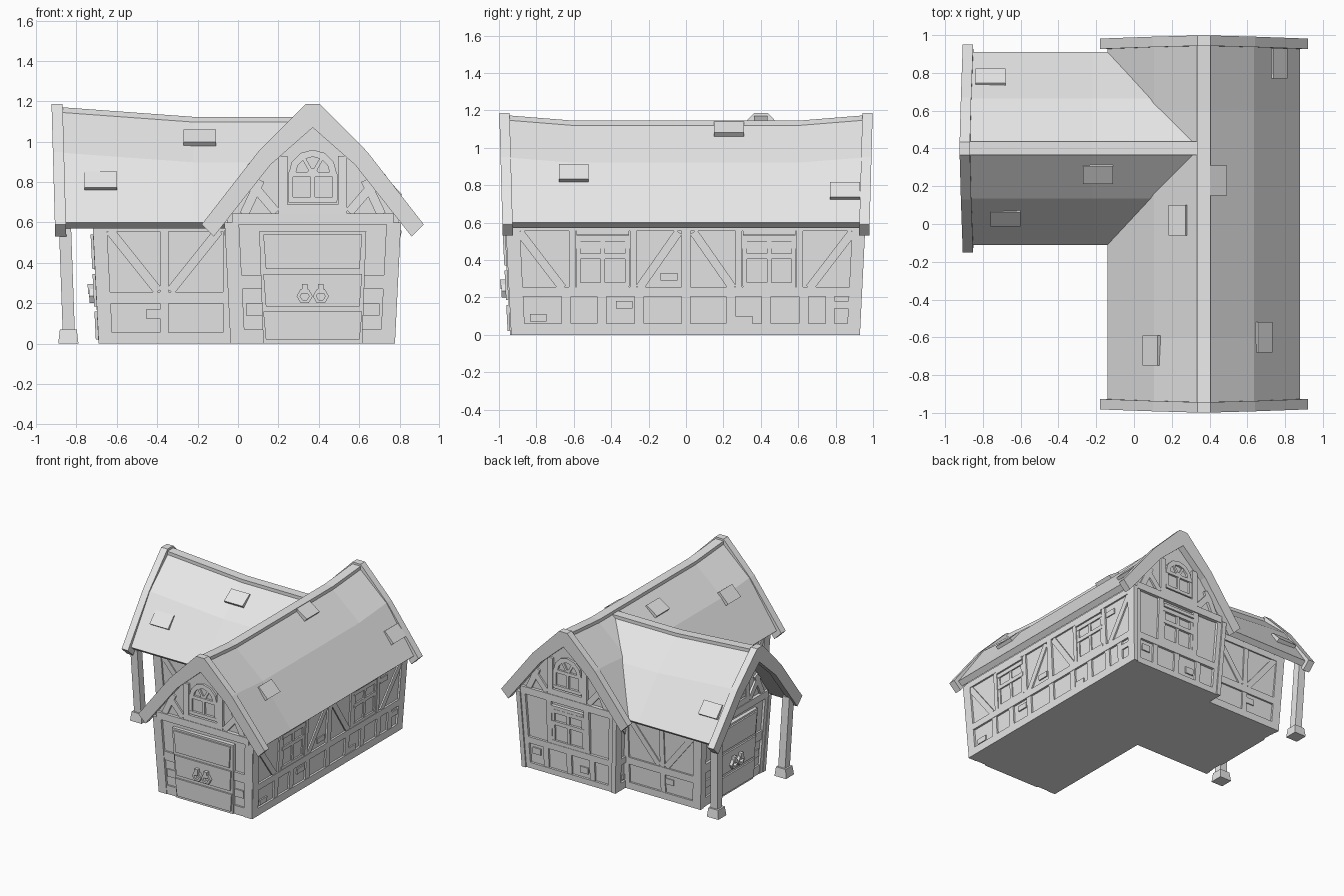
import bpy, bmesh, math
from mathutils import Vector

if "Cube" in bpy.data.objects:
    bpy.data.objects.remove(bpy.data.objects["Cube"], do_unlink=True)

grey = bpy.data.materials.new("plain_grey")
grey.use_nodes = True
grey.diffuse_color = (0.8, 0.8, 0.8, 1)
grey.node_tree.nodes["Principled BSDF"].inputs["Base Color"].default_value = (0.8, 0.8, 0.8, 1)


def build(name, solids):
    """One flat-shaded object from solids, each a list of rings to skin and cap."""
    bm = bmesh.new()
    for rings in solids:
        vs = [[bm.verts.new(p) for p in ring] for ring in rings]
        n = len(vs[0])
        for a, b in zip(vs, vs[1:]):
            for i in range(n):
                j = (i + 1) % n
                bm.faces.new((a[i], a[j], b[j], b[i]))
        bm.faces.new(vs[0][::-1])
        bm.faces.new(vs[-1])
    bmesh.ops.recalc_face_normals(bm, faces=bm.faces)
    mesh = bpy.data.meshes.new(name)
    bm.to_mesh(mesh)
    bm.free()
    mesh.materials.append(grey)
    bpy.context.collection.objects.link(bpy.data.objects.new(name, mesh))


# Hall frames: s runs along the ridge, t across it
def main_hall(s, t, z):
    return Vector((0.37 + t, s, z))


def wing_hall(s, t, z):
    return Vector((s, 0.4 + t, z))


def mirrored(half):
    return half + [(-t, z) for t, z in half[::-1]]


# Roof shell, ridge cap, gable trim and raised tiles
def roof_half(ridge):
    return [(0.51, 0.6), (0.265, ridge - 0.2), (0.035, ridge)]


def roof(label, hall, stations):
    shell, cap = [], []
    for s, ridge in stations:
        inner = [(0.02, ridge - 0.06), (0.235, ridge - 0.25), (0.475, 0.57)]
        outline = mirrored(roof_half(ridge)) + [(-t, z) for t, z in inner[::-1]] + inner
        shell.append([hall(s, t, z) for t, z in outline])
        cap.append([hall(s, t, z) for t, z in mirrored([(0.036, ridge - 0.02), (0.036, ridge + 0.025)])])
    build(label + "_roof", [shell])
    build(label + "_ridge_cap", [cap])


def trim(name, hall, s0, side):
    outline = mirrored([(0.55, 0.59), (0.27, 0.95), (0.035, 1.187)])
    outline += [(-0.49, 0.53), (-0.21, 0.885), (0, 1.07), (0.21, 0.885), (0.49, 0.53)]
    rings = []
    for depth in (0, 0.055):
        rings.append([hall(s0 + side * (depth + 0.018 * (z - 0.53) / 0.65), t, z) for t, z in outline])
    build(name, [rings])


def tile(hall, s, t, ridge):
    eave, kink, top = [Vector(p) for p in roof_half(ridge)]
    a, b = (eave, kink) if abs(t) > kink.x else (kink, top)
    mid = a.lerp(b, (abs(t) - a.x) / (b.x - a.x))
    along = (b - a).normalized()
    out = Vector((-along.y, along.x))
    out = out if out.y > 0 else -out
    quad = [mid + along * k - out * 0.02 if h == 0 else mid + along * k + out * h
            for k, h in ((-0.055, 0), (0.055, 0), (0.055, 0.012), (-0.055, 0.026))]
    side = math.copysign(1, t)
    return [[hall(s + e, side * p.x, p.y) for p in quad] for e in (-0.08, 0.08)]


roof("main", main_hall, [(-0.95, 1.148), (-0.6, 1.12), (0.6, 1.12), (0.95, 1.148)])
roof("wing", wing_hall, [(-0.88, 1.146), (-0.22, 1.098), (0.36, 1.098)])
trim("front_gable_trim", main_hall, -0.925, -1)
trim("back_gable_trim", main_hall, 0.925, 1)
trim("wing_gable_trim", wing_hall, -0.85, -1)
build("main_roof_tiles", [tile(main_hall, *p) for p in (
    (0.23, 0.065, 1.125), (0.02, -0.13, 1.12), (-0.67, -0.27, 1.12), (-0.6, 0.31, 1.12), (0.85, 0.39, 1.14))])
build("wing_roof_tiles", [tile(wing_hall, *p) for p in (
    (-0.19, -0.13, 1.098), (-0.68, -0.36, 1.13), (-0.76, 0.37, 1.135))])

# Plaster bodies, flaring outward up to the eaves
LEAN, EAVE = 0.05, 0.6


def body(name, hall, s0, s1, lean1):
    outline = mirrored([(0.39, 0), (0.425, 0.62), (0.225, 0.9), (0.02, 1.09)])
    build(name, [[[hall(s + k * min(z, EAVE), t, z) for t, z in outline]
                  for s, k in ((s0, -LEAN), (s1, lean1))]])


body("main_body", main_hall, -0.917, 0.902, LEAN)
body("wing_body", wing_hall, -0.667, 0.3, 0)


# Wall surfaces: u along the wall, z up, d outward
def wall(x, y, ux, uy):
    u_dir, normal = Vector((ux, uy, 0)), Vector((uy, -ux, 0))

    def point(u, z, d):
        return Vector((x, y, z)) + u_dir * u + normal * (d + LEAN * min(z, EAVE))
    return point


def plate(w, pts, d=0, back=-0.035):
    return [[w(u, z, back) for u, z in pts], [w(u, z, d) for u, z in pts]]


def rect(w, u0, z0, u1, z1, d=0):
    return plate(w, [(u0, z0), (u1, z0), (u1, z1), (u0, z1)], d)


def bar(w, a, b, width=0.045, d=-0.004):
    a, b = Vector(a), Vector(b)
    n = (b - a).normalized().orthogonal() * width / 2
    return plate(w, [a - n, b - n, b + n, a + n], d)


def arc(w, u, z, r0, r1, a0, a1, n, d, back=-0.035):
    def at(r, k):
        a = math.radians(a0 + (a1 - a0) * k / n)
        return (u + r * math.cos(a), z + r * math.sin(a))
    return [plate(w, [at(r0, k), at(r1, k), at(r1, k + 1), at(r0, k + 1)], d, back) for k in range(n)]


def square_window(w, u):
    parts = [rect(w, u + k - 0.012, 0.26, u + k + 0.012, 0.53, -0.006) for k in (-0.13, 0, 0.13)]
    parts += [rect(w, u - 0.14, z, u + 0.14, z + 0.03, -0.003) for z in (0.25, 0.405, 0.5)]
    parts.append(rect(w, u - 0.14, 0.535, u + 0.14, 0.56, 0.004))
    return parts


def corner_posts(w, half, top=0.6):
    flare = 0.03 * top / 0.6
    return [plate(w, [(s * (half - 0.07), 0), (s * half, 0), (s * (half + flare), top),
                      (s * (half - 0.07 + flare), top)]) for s in (-1, 1)]


# Upper gable: tie beam, braces and arched window
def gable_top(label, w):
    timbers = [rect(w, -0.4, 0.59, 0.4, 0.645, 0.004), rect(w, -0.125, 0.645, 0.125, 0.69)]
    for s in (-1, 1):
        timbers += [rect(w, s * 0.125, 0.64, s * 0.17, 0.93), bar(w, (s * 0.34, 0.64), (s * 0.26, 0.81)),
                    bar(w, (s * 0.18, 0.65), (s * 0.3, 0.79))]
    build(label + "_gable_timbers", timbers)
    window = arc(w, 0, 0.84, 0.085, 0.12, 0, 180, 6, -0.002) + arc(w, 0, 0.84, 0, 0.03, 0, 180, 4, -0.006)
    window += [rect(w, -0.12, z, 0.12, z + 0.025, -0.002) for z in (0.7, 0.825)]
    window += [rect(w, u - 0.012, 0.71, u + 0.012, 0.84, -0.004) for u in (-0.11, 0, 0.11)]
    window += [bar(w, (0, 0.84), (0.1 * math.cos(a), 0.84 + 0.1 * math.sin(a)), 0.018, -0.006)
               for a in (math.pi / 3, math.pi * 2 / 3)]
    build(label + "_arched_window", window)


# Door wall: three-panel door with a pair of ring handles
def door_wall(label, w):
    timbers = corner_posts(w, 0.405)
    for s in (-1, 1):
        timbers += [rect(w, s * 0.24, z, s * 0.36, z + 0.07, -0.004) for z in (0.0, 0.27)]
        timbers.append(rect(w, s * 0.24, 0.14, s * 0.33, 0.2, -0.01))
    build(label + "_door_wall_timbers", timbers)
    door = [plate(w, [(-0.245, 0), (0.245, 0), (0.265, 0.555), (-0.265, 0.555)], 0.006)]
    for z0, z1 in ((0.02, 0.16), (0.185, 0.345), (0.37, 0.54)):
        door.append(plate(w, [(-0.232, z0), (0.232, z0), (0.245, z1), (-0.245, z1)], 0.018))
    build(label + "_door", door)
    rings = []
    for u in (-0.04, 0.04):
        rings += arc(w, u, 0.235, 0.022, 0.04, 0, 360, 6, 0.04, 0.018)
        rings.append(rect(w, u - 0.014, 0.245, u + 0.014, 0.295, 0.045))
    build(label + "_door_rings", rings)


# Back wall: square window between panels
def window_wall(label, w):
    timbers = corner_posts(w, 0.405) + [rect(w, -0.36, 0, 0.36, 0.045), rect(w, -0.37, 0.2, 0.37, 0.25)]
    timbers += [rect(w, u - 0.022, 0.04, u + 0.022, 0.21, -0.004) for u in (-0.2, 0, 0.2)]
    timbers += [rect(w, s * 0.14, 0.25, s * 0.185, 0.6, -0.003) for s in (-1, 1)]
    timbers += [rect(w, 0.09, 0.08, 0.16, 0.13, -0.008), rect(w, -0.32, 0.12, -0.25, 0.17, -0.008)]
    build(label + "_wall_timbers", timbers)
    build(label + "_square_window", square_window(w, 0))


# Long wall: sill, rail, studs, braces, two windows, loose bricks
def long_wall(label, w):
    timbers = corner_posts(w, 0.93) + [rect(w, -0.9, 0, 0.9, 0.06), rect(w, -0.91, 0.205, 0.91, 0.255),
                                       rect(w, -0.92, 0.555, 0.92, 0.6), rect(w, -0.025, 0.25, 0.025, 0.57)]
    timbers += [rect(w, u - 0.025, 0.05, u + 0.025, 0.21, -0.003)
                for u in (-0.64, -0.45, -0.25, 0, 0.24, 0.43, 0.63, 0.77)]
    for s in (-1, 1):
        timbers += [rect(w, s * u, 0.25, s * (u + 0.035), 0.57, -0.002) for u in (0.265, 0.59)]
        timbers += [bar(w, (s * 0.25, 0.25), (s * 0.04, 0.55)), bar(w, (s * 0.66, 0.25), (s * 0.89, 0.55))]
    build(label + "_wall_timbers", timbers)
    build(label + "_windows", square_window(w, -0.445) + square_window(w, 0.445))
    spots = ((-0.79, 0.09), (-0.33, 0.16), (-0.09, 0.31), (0.31, 0.08), (0.68, 0.49), (0.83, 0.16))
    build(label + "_bricks", [rect(w, u - 0.045, z - 0.02, u + 0.045, z + 0.02, -0.006) for u, z in spots])


# Wing side wall: two braced bays
def braced_wall(label, w, s):
    timbers = [plate(w, [(-s * 0.255, 0), (-s * 0.325, 0), (-s * 0.355, 0.6), (-s * 0.285, 0.6)]),
               rect(w, s * 0.29, 0, s * 0.34, 0.6), rect(w, -0.31, 0, 0.31, 0.055),
               rect(w, -0.32, 0.2, 0.32, 0.255), rect(w, -0.33, 0.555, 0.33, 0.6),
               rect(w, -0.02, 0.05, 0.02, 0.57, -0.003)]
    timbers += [bar(w, (k * 0.03, 0.26), (k * 0.27, 0.56)) for k in (-1, 1)]
    timbers.append(rect(w, -s * 0.09, 0.125, -s * 0.02, 0.17, -0.006))
    build(label + "_wall_timbers", timbers)


front = wall(0.37, -0.935, 1, 0)
back = wall(0.37, 0.92, -1, 0)
porch = wall(-0.685, 0.4, 0, -1)
for label, w in (("front", front), ("back", back), ("porch", porch)):
    gable_top(label, w)
door_wall("front", front)
door_wall("porch", porch)
window_wall("back", back)
long_wall("right_side", wall(0.777, 0, 0, 1))
long_wall("left_side", wall(-0.037, 0, 0, -1))
braced_wall("wing_front", wall(-0.365, -0.005, 1, 0), 1)
braced_wall("wing_back", wall(-0.365, 0.805, -1, 0), -1)


# Porch posts on flared feet
def block(x, t, z, half):
    return [wing_hall(x + i * half, t + j * half, z) for i, j in ((-1, -1), (1, -1), (1, 1), (-1, 1))]


for label, s in (("front", -1), ("back", 1)):
    build(label + "_porch_post", [[block(-0.838, s * 0.42, 0.06, 0.03), block(-0.858, s * 0.445, 0.62, 0.03)]])
    build(label + "_porch_foot", [[block(-0.84, s * 0.42, 0, 0.05), block(-0.84, s * 0.42, 0.07, 0.042)]])
